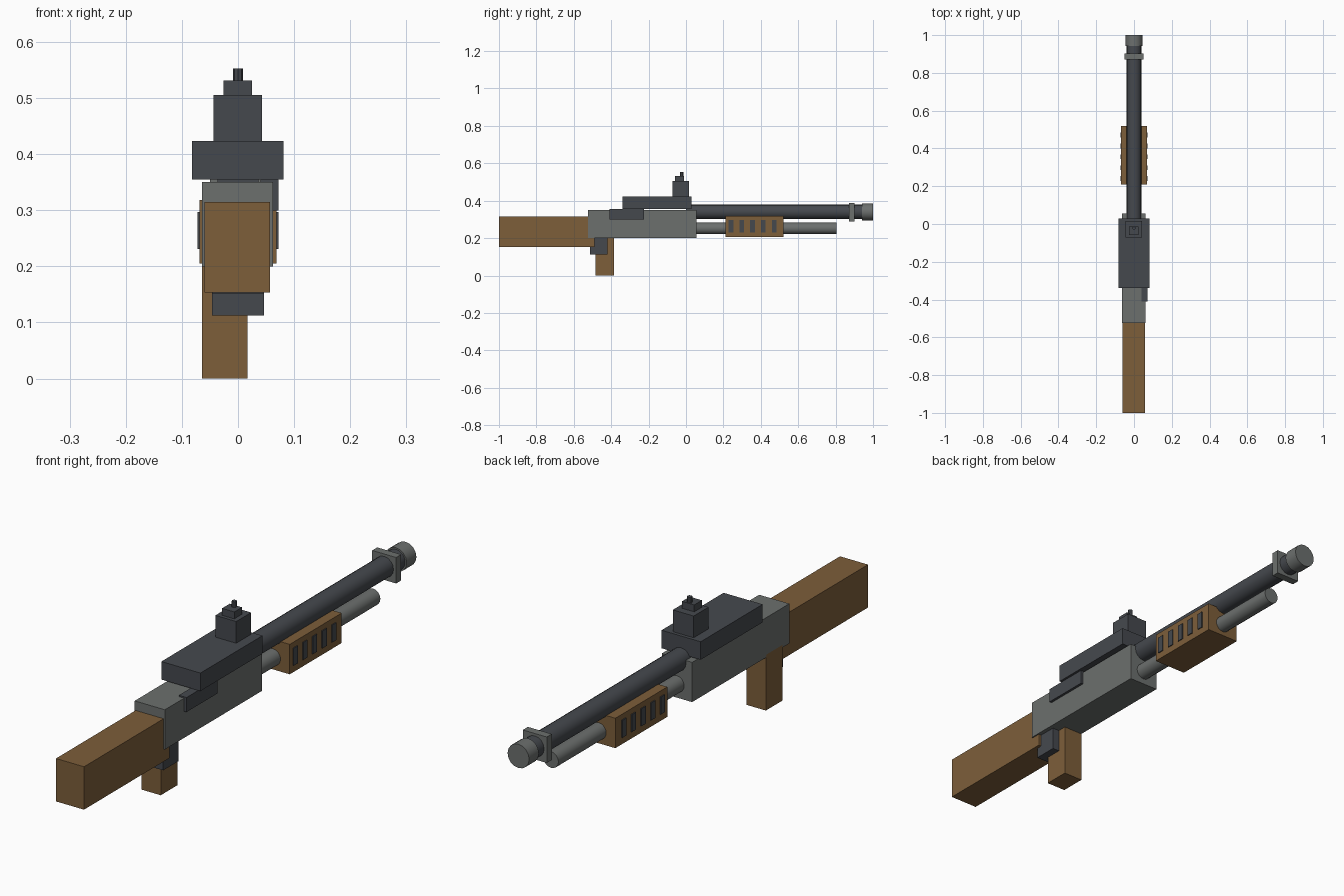
import bpy, math

if "Cube" in bpy.data.objects:
    bpy.data.objects.remove(bpy.data.objects["Cube"])


def material(name, rgb):
    m = bpy.data.materials.new(name)
    m.diffuse_color = (*rgb, 1)
    m.use_nodes = True
    m.node_tree.nodes["Principled BSDF"].inputs["Base Color"].default_value = m.diffuse_color
    return m


WOOD = material("brown wood", (0.205, 0.112, 0.042))
STEEL = material("grey steel", (0.15, 0.16, 0.155))
DARK = material("dark metal", (0.06, 0.066, 0.076))


def box(name, mat, x, y, z):
    """Box given by its (min, max) extent on each axis."""
    lo, hi = zip(x, y, z)
    bpy.ops.mesh.primitive_cube_add(size=1, location=[(a + b) / 2 for a, b in zip(lo, hi)])
    ob = bpy.context.object
    ob.name = name
    ob.scale = [b - a for a, b in zip(lo, hi)]
    bpy.ops.object.transform_apply(location=False, rotation=False, scale=True)
    ob.data.materials.append(mat)
    return ob


def tube(name, mat, radius, y, z, sides=16):
    """Closed cylinder running along y."""
    bpy.ops.mesh.primitive_cylinder_add(
        vertices=sides, radius=radius, depth=y[1] - y[0],
        location=(0, (y[0] + y[1]) / 2, z), rotation=(math.pi / 2, 0, 0))
    ob = bpy.context.object
    ob.name = name
    ob.data.materials.append(mat)
    bpy.ops.object.shade_smooth_by_angle(angle=math.radians(30))
    return ob


# Shoulder stock and hand grip
box("stock", WOOD, (-0.06, 0.057), (-1.0, -0.49), (0.153, 0.315))
box("grip", WOOD, (-0.064, 0.017), (-0.485, -0.385), (0.0, 0.21))

# Trigger housing, stepped forward at the bottom
box("trigger_housing", DARK, (-0.046, 0.046), (-0.492, -0.42), (0.112, 0.21))
box("trigger_foot", DARK, (-0.046, 0.046), (-0.512, -0.48), (0.112, 0.152))

# Receiver, side plate and top cover
box("receiver", STEEL, (-0.064, 0.062), (-0.525, 0.055), (0.2, 0.35))
box("side_plate", DARK, (0.04, 0.072), (-0.41, -0.225), (0.3, 0.355))
box("top_cover", DARK, (-0.082, 0.081), (-0.34, 0.03), (0.355, 0.423))

# Rear sight tower
box("sight_base", DARK, (-0.044, 0.043), (-0.072, 0.017), (0.423, 0.505))
box("sight_step", DARK, (-0.026, 0.025), (-0.058, -0.012), (0.505, 0.531))
bpy.ops.mesh.primitive_cylinder_add(vertices=8, radius=0.009, depth=0.022,
                                    location=(0, -0.022, 0.542))
pin = bpy.context.object
pin.name = "sight_pin"
pin.data.materials.append(DARK)

# Barrel, magazine tube and muzzle
tube("barrel", DARK, 0.039, (0.0, 0.95), 0.34)
tube("magazine_tube", STEEL, 0.031, (0.04, 0.805), 0.252)
box("front_band", STEEL, (-0.05, 0.05), (0.872, 0.902), (0.29, 0.388))
tube("muzzle", STEEL, 0.045, (0.942, 1.0), 0.34)

# Fore-end with five dark slots on each side
box("fore_end", WOOD, (-0.069, 0.069), (0.21, 0.52), (0.205, 0.318))
for side, label in ((-1, "left"), (1, "right")):
    for i in range(5):
        y = 0.241 + i * 0.0575
        x = sorted((side * 0.065, side * 0.0725))
        box(f"slot_{label}_{i + 1}", DARK, x, (y - 0.0125, y + 0.0125), (0.231, 0.297))
